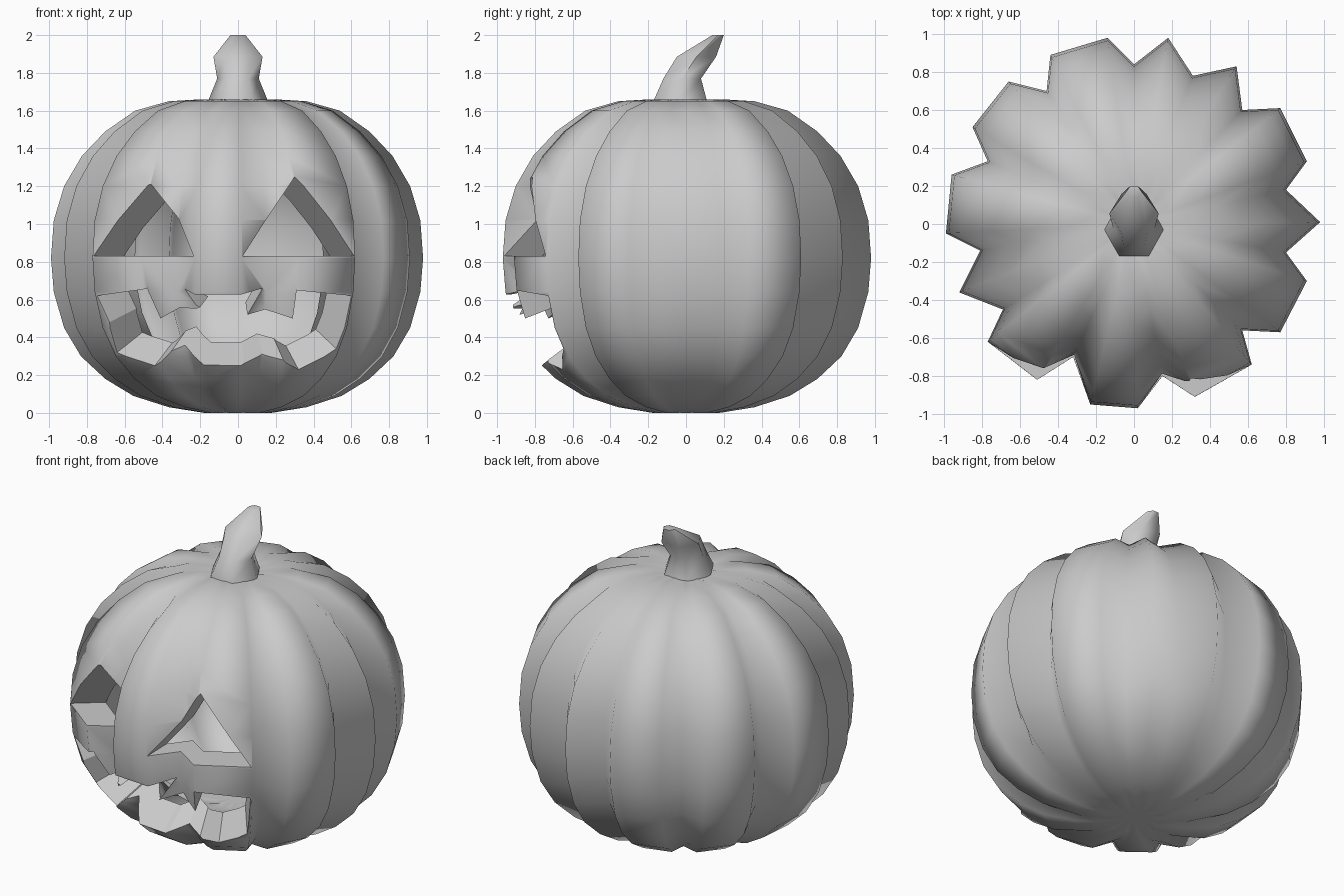
import bpy, bmesh
from math import cos, sin, pi
from mathutils import Vector
from mathutils.bvhtree import BVHTree

if "Cube" in bpy.data.objects:
    bpy.data.objects.remove(bpy.data.objects["Cube"])

CENTRE = Vector((0, 0, 0.83))

# Irregular ribbed cross-section (ridges and valleys) at the widest height
SECTION = [(-.14, .98), (0, .84), (.18, .98), (.31, .78), (.54, .83), (.57, .60),
           (.77, .61), (.91, .33), (.80, .18), (.98, .01), (.80, -.15), (.91, -.30),
           (.77, -.57), (.57, -.56), (.62, -.74), (.32, -.91), (.15, -.80), (.02, -.97),
           (-.23, -.95), (-.32, -.70), (-.51, -.82), (-.77, -.62), (-.69, -.45),
           (-.92, -.36), (-.81, -.14), (-.99, -.05), (-.96, .26), (-.77, .33),
           (-.85, .51), (-.66, .75), (-.46, .70), (-.44, .89)]
# Height and scale of each ring
PROFILE = [(.02, 0), (.0, .18), (.03, .37), (.09, .56), (.18, .71), (.30, .84),
           (.45, .93), (.64, .985), (.82, 1), (1.02, .985), (1.2, .93), (1.36, .835),
           (1.49, .71), (1.6, .55), (1.65, .37), (1.66, .2), (1.63, 0)]


def loft(bm, rings, caps=False):
    """Join rings of points with quads, optionally closing both ends."""
    rows = [[bm.verts.new(p) for p in ring] for ring in rings]
    n = len(rows[0])
    faces = [bm.faces.new((a[i], a[(i + 1) % n], b[(i + 1) % n], b[i]))
             for a, b in zip(rows, rows[1:]) for i in range(n)]
    if caps:
        ends = [bm.faces.new(rows[0]), bm.faces.new(rows[-1])]
        bmesh.ops.triangulate(bm, faces=ends)
    return faces


def finish(bm, name, smooth):
    for f in bm.faces:
        f.smooth = smooth
    mesh = bpy.data.meshes.new(name)
    bm.to_mesh(mesh)
    bm.free()
    ob = bpy.data.objects.new(name, mesh)
    bpy.context.collection.objects.link(ob)
    return ob


def shell(scale):
    bm = bmesh.new()
    loft(bm, [[CENTRE + (Vector((x * r, y * r, z)) - CENTRE) * scale for x, y in SECTION]
              for z, r in PROFILE])
    bmesh.ops.remove_doubles(bm, verts=bm.verts, dist=1e-5)
    bmesh.ops.recalc_face_normals(bm, faces=bm.faces)
    return bm


# Hollow pumpkin body: outer skin plus reversed inner skin
bm = shell(1)
tree = BVHTree.FromBMesh(bm)
inner = shell(0.79)
bmesh.ops.reverse_faces(inner, faces=inner.faces)
tmp = bpy.data.meshes.new("inner_skin")
inner.to_mesh(tmp)
inner.free()
bm.from_mesh(tmp)
bpy.data.meshes.remove(tmp)
body = finish(bm, "pumpkin_body", True)


def carve(name, outline):
    """Cut an opening, drawn in front view, with walls aimed at the centre."""
    pts = [tree.ray_cast(Vector((x, -3, z)), Vector((0, 1, 0)))[0] for x, z in outline]
    bm = bmesh.new()
    loft(bm, [[CENTRE + (p - CENTRE) * s for p in pts] for s in (0.5, 2.0)], caps=True)
    bmesh.ops.recalc_face_normals(bm, faces=bm.faces)
    cutter = finish(bm, name, False)
    cutter.hide_render = True
    mod = body.modifiers.new(name, 'BOOLEAN')
    mod.operation = 'DIFFERENCE'
    mod.solver = 'EXACT'
    mod.object = cutter
    bpy.context.view_layer.objects.active = body
    bpy.ops.object.modifier_apply(modifier=name)
    bpy.data.objects.remove(cutter)


# Eyes and toothed mouth
carve("left_eye", [(-.765, .83), (-.46, 1.21), (-.235, .83)])
carve("right_eye", [(.025, .83), (.30, 1.25), (.615, .83)])
carve("mouth", [(-.745, .62), (-.48, .66), (-.41, .50), (-.20, .56), (-.28, .655),
                (.13, .66), (.05, .52), (.29, .50), (.31, .65), (.60, .62),
                (.52, .34), (.32, .23), (.24, .28), (.13, .31), (.03, .26), (-.01, .25),
                (-.35, .33), (-.44, .25), (-.64, .32), (-.68, .48)])

# Bent six-sided stem: (height, y centre, x radius, y radius)
STEM = [(1.60, -.03, .16, .16), (1.66, -.03, .155, .16), (1.77, -.02, .11, .115),
        (1.885, .055, .13, .12), (2.0, .17, .04, .035)]
bm = bmesh.new()
loft(bm, [[(rx * cos(i * pi / 3), y + ry * sin(i * pi / 3), z) for i in range(6)]
          for z, y, rx, ry in STEM], caps=True)
bmesh.ops.recalc_face_normals(bm, faces=bm.faces)
stem = finish(bm, "stem", True)
bpy.ops.object.select_all(action='DESELECT')
stem.select_set(True)
bpy.context.view_layer.objects.active = stem
bpy.ops.object.shade_smooth_by_angle(angle=1.1)
